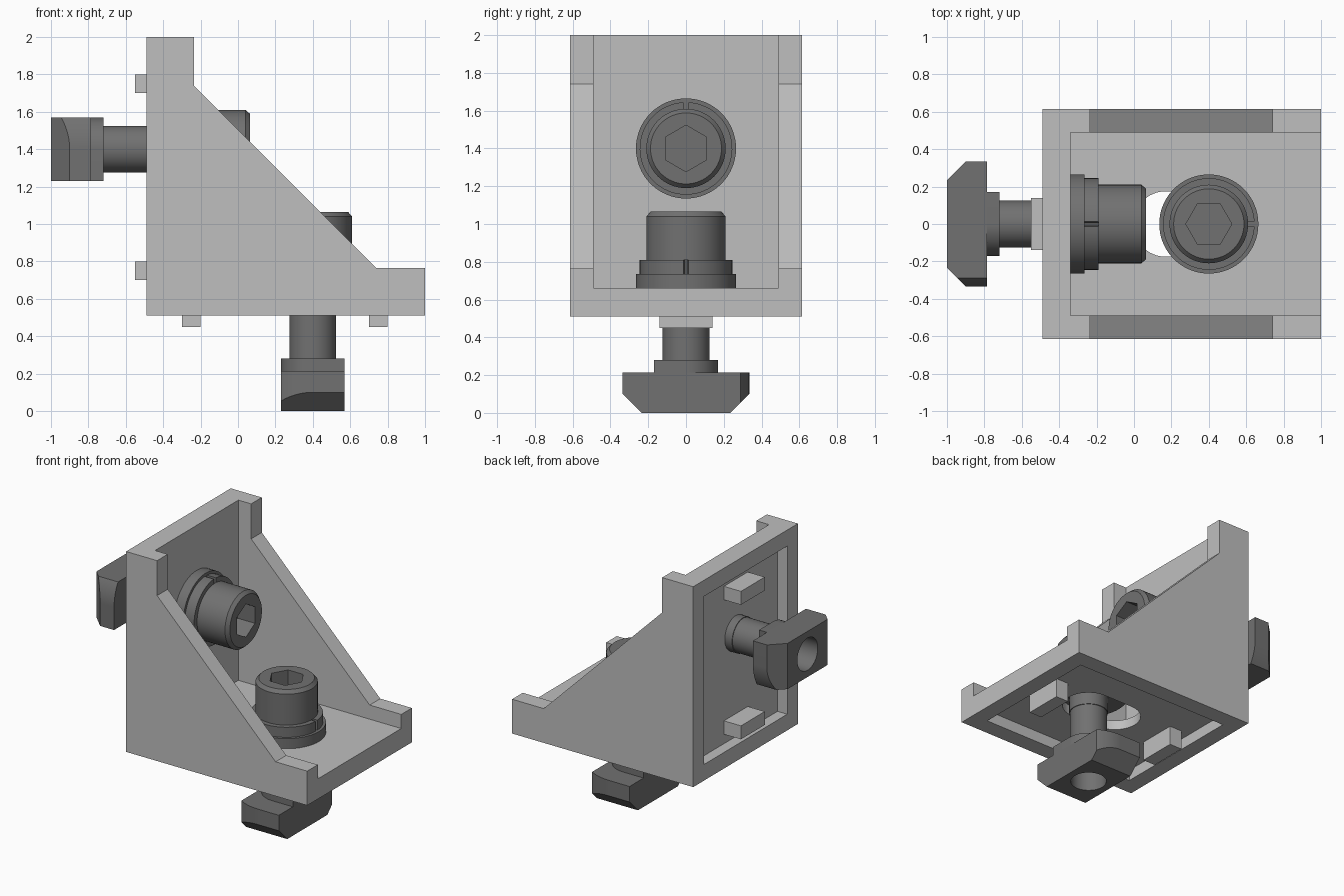
import bpy, bmesh
from math import pi, sin, cos, sqrt, asin
from mathutils import Matrix

cube = bpy.data.objects.get("Cube")
if cube:
    bpy.data.objects.remove(cube, do_unlink=True)


def material(name, value):
    m = bpy.data.materials.new(name)
    m.use_nodes = True
    col = (value, value, value, 1)
    m.diffuse_color = col
    m.node_tree.nodes["Principled BSDF"].inputs["Base Color"].default_value = col
    return m


LIGHT = material("light_grey_aluminium", 0.52)
DARK = material("dark_grey_steel", 0.165)

# Orientations for profiles drawn in XZ and in YZ
XZ = Matrix.Rotation(pi / 2, 4, "X")
YZ = Matrix(((0, 0, 1, 0), (1, 0, 0, 0), (0, 1, 0, 0), (0, 0, 0, 1)))
# Swaps the floor plate and the back plate of the bracket
SWAP = Matrix(((0, 0, 1, -1), (0, 1, 0, 0), (1, 0, 0, 1), (0, 0, 0, 1)))


def finish(name, bm, mat, matrix=Matrix()):
    bm.transform(matrix)
    bmesh.ops.recalc_face_normals(bm, faces=bm.faces[:])
    me = bpy.data.meshes.new(name)
    bm.to_mesh(me)
    bm.free()
    me.materials.append(mat)
    ob = bpy.data.objects.new(name, me)
    bpy.context.collection.objects.link(ob)
    return ob


def prism(name, pts, lo, hi, mat=LIGHT, matrix=Matrix()):
    """Extrude a flat outline from lo to hi."""
    bm = bmesh.new()
    face = bm.faces.new([bm.verts.new((x, y, lo)) for x, y in pts])
    new = bmesh.ops.extrude_face_region(bm, geom=[face])["geom"]
    verts = [v for v in new if isinstance(v, bmesh.types.BMVert)]
    bmesh.ops.translate(bm, verts=verts, vec=(0, 0, hi - lo))
    return finish(name, bm, mat, matrix)


def lathe(name, profile, mat, n=64):
    """Closed solid of revolution from (radius, height) pairs."""
    bm = bmesh.new()
    rings = [[bm.verts.new((r * cos(2 * pi * i / n), r * sin(2 * pi * i / n), z))
              for i in range(n)] for r, z in profile]
    for a, b in zip(rings, rings[1:]):
        for i in range(n):
            j = (i + 1) % n
            bm.faces.new((a[i], a[j], b[j], b[i]))
    bm.faces.new(rings[0])
    bm.faces.new(rings[-1])
    return finish(name, bm, mat)


def arc(r, start, end, n=24, cx=0):
    return [(cx + r * cos(start + (end - start) * i / n),
             r * sin(start + (end - start) * i / n)) for i in range(n + 1)]


def rect(x0, x1, half):
    return [(x0, -half), (x1, -half), (x1, half), (x0, half)]


def activate(ob):
    bpy.ops.object.select_all(action="DESELECT")
    ob.select_set(True)
    bpy.context.view_layer.objects.active = ob


def boolean(ob, cutter, op="DIFFERENCE"):
    mod = ob.modifiers.new("cut", "BOOLEAN")
    mod.object, mod.operation, mod.solver = cutter, op, "EXACT"
    activate(ob)
    bpy.ops.object.modifier_apply(modifier=mod.name)
    bpy.data.objects.remove(cutter, do_unlink=True)


def smooth(ob):
    activate(ob)
    bpy.ops.object.shade_smooth_by_angle(angle=pi / 6)


# Bracket: gusset-shaped block with an open pocket
side = [(-0.49, 0.51), (1, 0.51), (1, 0.765), (0.74, 0.765),
        (-0.235, 1.74), (-0.235, 2), (-0.49, 2)]
bracket = prism("bracket", side, -0.615, 0.615, LIGHT, XZ)
boolean(bracket, prism("pocket", rect(-0.34, 1.5, 0.49), 0.66, 2.5))

# Shallow recess, adjusting slot and locating tabs on both outer plates
slot = arc(0.175, pi / 2, 3 * pi / 2, cx=0.17) + arc(0.175, -pi / 2, pi / 2, cx=0.4)
for plate, m in (("lower", Matrix()), ("back", SWAP)):
    boolean(bracket, prism("recess", rect(-0.37, 0.88, 0.49), 0.4, 0.59, LIGHT, m))
    boolean(bracket, prism("slot", slot, 0.55, 0.7, LIGHT, m))
    for end, x in (("inner", -0.3), ("outer", 0.7)):
        prism(f"{plate}_{end}_tab", rect(x, x + 0.1, 0.14), 0.45, 0.592, LIGHT, m)
smooth(bracket)

# Bolt, built around the z axis, with a hexagonal socket
bolt = lathe("bolt", [(0.12, 0.2), (0.12, 0.27), (0.125, 0.27), (0.125, 0.53),
                      (0.13, 0.53), (0.13, 0.81), (0.21, 0.81), (0.21, 1.04),
                      (0.188, 1.065)], DARK)
boolean(bolt, prism("socket", arc(0.123, 0, 5 * pi / 3, 5), 0.92, 1.2, DARK))

# Flat washer and split spring washer
washer = lathe("flat_washer", [(0.265, 0.66), (0.265, 0.735)], DARK)
gap = 0.05
ring = arc(0.245, gap, 2 * pi - gap, 64) + arc(0.13, 2 * pi - gap, gap, 64)
spring = prism("spring_washer", ring, 0.735, 0.81, DARK)


# Slot nut: two opposite corners rounded so that it can turn
def nut_outline(half_x, reach):
    turn = asin(half_x / reach)
    quarter = [(half_x, -reach)] + arc(reach, pi / 2 - turn, pi / 2, 16)
    return quarter + [(-x, -y) for x, y in quarter]


nut = prism("slot_nut", nut_outline(0.17, 0.335), 0, 0.215, DARK)
wedge = [(-0.135, -0.1), (0.135, -0.1), (0.535, 0.3), (-0.535, 0.3)]
boolean(nut, prism("wedge", wedge, -0.5, 0.5, DARK, YZ), "INTERSECT")
neck_pts = [(0.17, -0.17)] + arc(0.17, 0, pi / 2, 16)
neck_pts += [(-0.17, 0.17)] + arc(0.17, pi, 3 * pi / 2, 16)
neck = prism("nut_neck", neck_pts, 0.215, 0.28, DARK)
boolean(nut, prism("bore", arc(0.12, 0, 2 * pi * 47 / 48, 47), -0.1, 0.4, DARK))

# Place one set under the floor plate and a copy through the back plate
down = Matrix.Translation((0.4, 0, 0))
back = Matrix.Translation((-1, 0, 1.4)) @ Matrix.Rotation(pi / 2, 4, "Y")
for part in (bolt, washer, spring, nut, neck):
    smooth(part)
    twin = part.copy()
    twin.name = "back_" + part.name
    bpy.context.collection.objects.link(twin)
    twin.matrix_world = back
    if part is spring:
        twin.matrix_world = back @ Matrix.Rotation(pi, 4, "Z")
    part.name = "lower_" + part.name
    part.matrix_world = down
